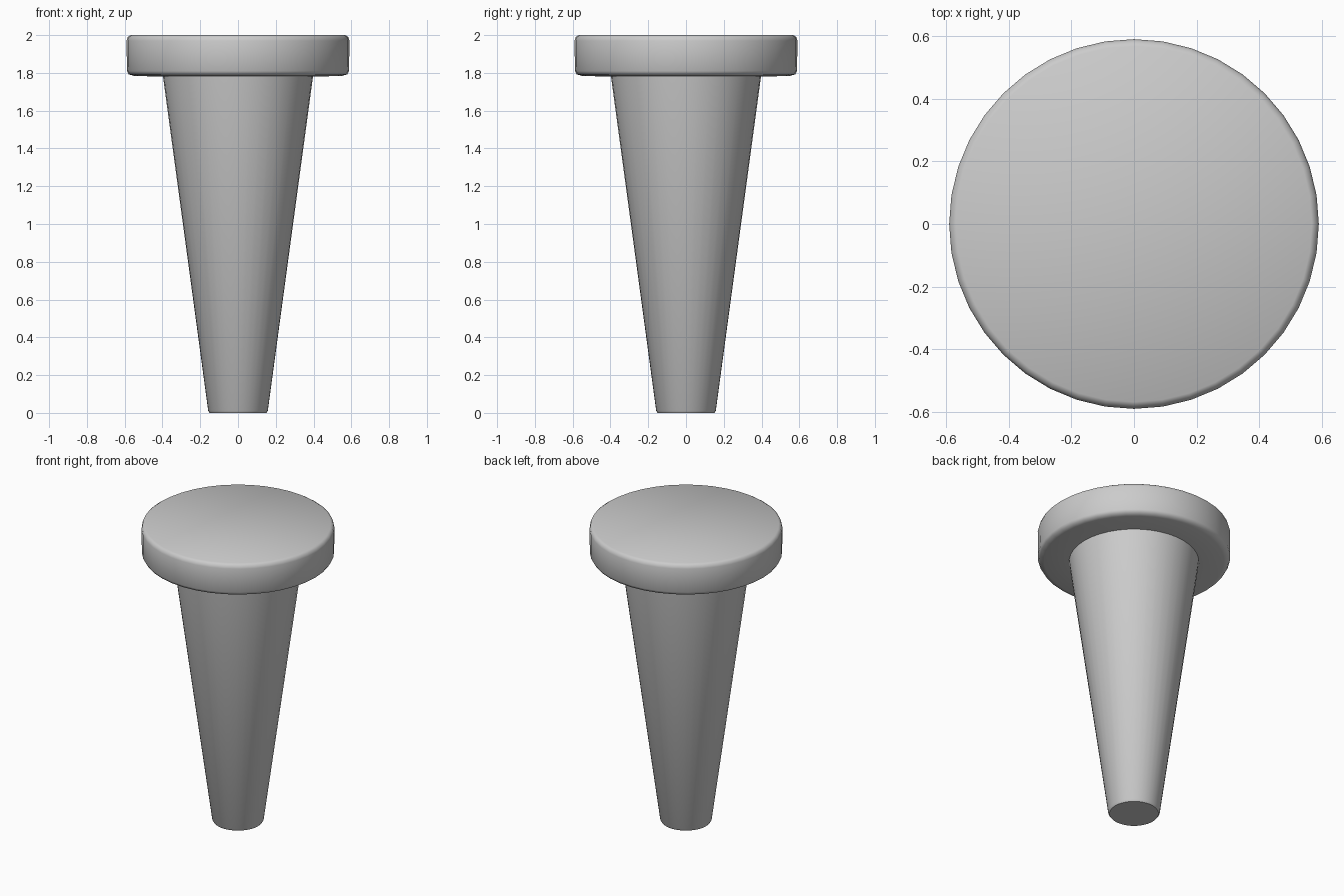
import bpy, bmesh, math

if "Cube" in bpy.data.objects:
    bpy.data.objects.remove(bpy.data.objects["Cube"])

SIDES = 40


def lathe(name, profile):
    """Closed solid of revolution about z from (radius, height) points."""
    bm = bmesh.new()
    rings = []
    for r, z in profile:
        rings.append([bm.verts.new((r * math.cos(2 * math.pi * i / SIDES),
                                    r * math.sin(2 * math.pi * i / SIDES), z))
                      for i in range(SIDES)])
    for low, high in zip(rings, rings[1:]):
        for i in range(SIDES):
            j = (i + 1) % SIDES
            bm.faces.new((low[i], low[j], high[j], high[i]))
    bm.faces.new(rings[0][::-1])
    bm.faces.new(rings[-1])
    mesh = bpy.data.meshes.new(name)
    bm.to_mesh(mesh)
    bm.free()
    obj = bpy.data.objects.new(name, mesh)
    bpy.context.collection.objects.link(obj)
    bpy.ops.object.select_all(action='DESELECT')
    obj.select_set(True)
    bpy.context.view_layer.objects.active = obj
    bpy.ops.object.shade_smooth_by_angle(angle=math.radians(50))
    return obj


# Tapered peg and its flat head, one continuous turned body
lathe("peg", [(0.15, 0.0), (0.158, 0.012), (0.397, 1.78),
              (0.55, 1.784), (0.578, 1.792), (0.588, 1.81),
              (0.59, 1.97), (0.584, 1.99), (0.568, 2.0)])
